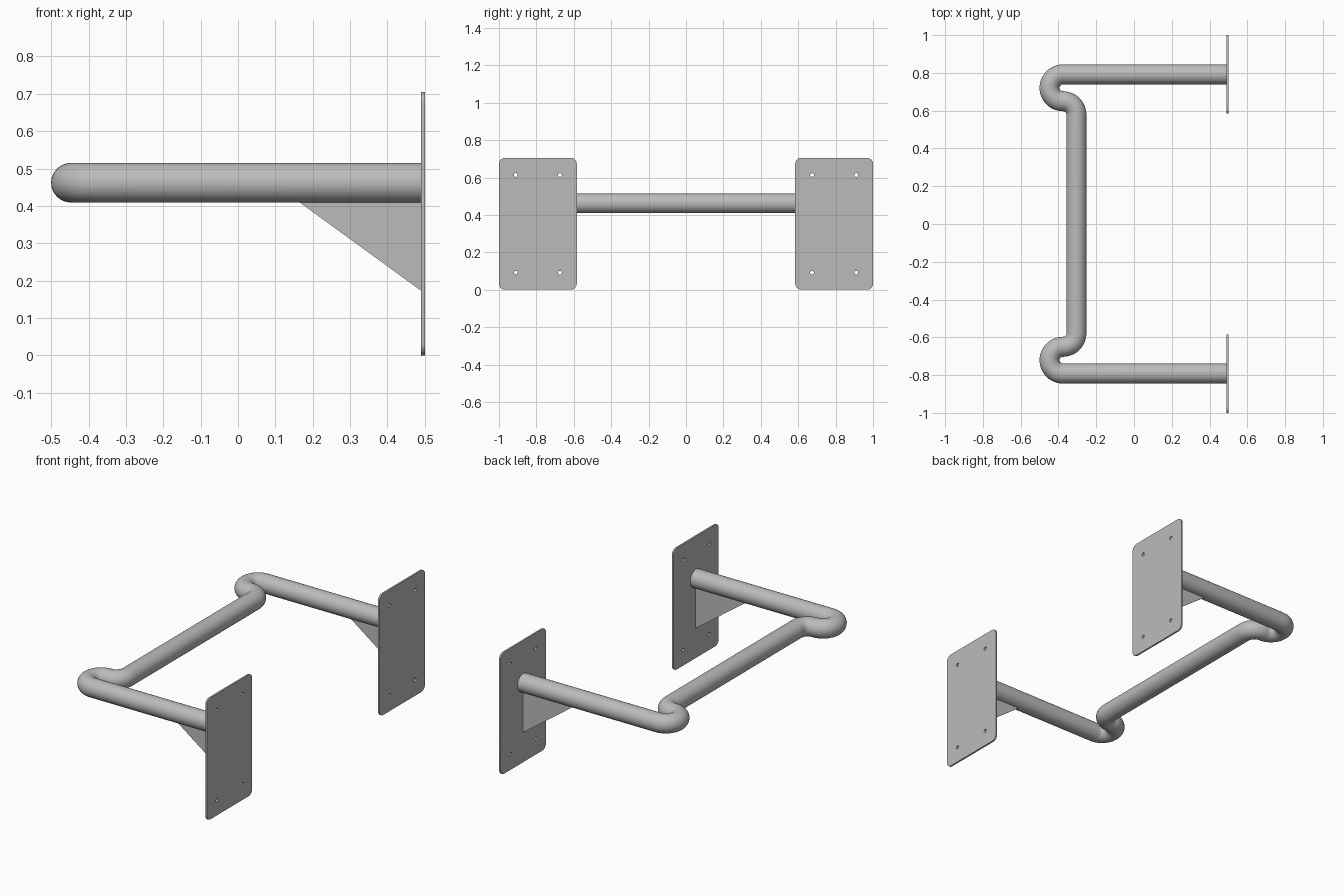
import bpy, bmesh
from math import sin, cos, pi, radians

if "Cube" in bpy.data.objects:
    bpy.data.objects.remove(bpy.data.objects["Cube"], do_unlink=True)

steel = bpy.data.materials.new("grey steel")
steel.use_nodes = True
GREY = (0.5, 0.5, 0.5, 1)
steel.diffuse_color = GREY
steel.node_tree.nodes["Principled BSDF"].inputs["Base Color"].default_value = GREY

ARM_Y, TUBE_Z, TUBE_R = 0.792, 0.462, 0.053
PLATE_X, PLATE_T, PLATE_W, PLATE_H = 0.495, 0.01, 0.416, 0.705
BEND_X, BEND_R = -0.376, 0.071


def arc(cx, cy, r, start, end, steps):
    angles = [radians(start + (end - start) * i / steps) for i in range(steps + 1)]
    return [(cx + r * cos(a), cy + r * sin(a)) for a in angles]


def add_spline(curve, points, cyclic):
    spline = curve.splines.new("POLY")
    spline.points.add(len(points) - 1)
    for p, (x, y) in zip(spline.points, points):
        p.co = (x, y, 0, 1)
    spline.use_cyclic_u = cyclic


def curve_to_mesh(name, curve):
    """Turn a curve into a clean mesh object."""
    temp = bpy.data.objects.new(name + " curve", curve)
    bpy.context.collection.objects.link(temp)
    graph = bpy.context.evaluated_depsgraph_get()
    mesh = bpy.data.meshes.new_from_object(temp.evaluated_get(graph))
    bpy.data.objects.remove(temp, do_unlink=True)
    bm = bmesh.new()
    bm.from_mesh(mesh)
    bmesh.ops.remove_doubles(bm, verts=bm.verts, dist=0.0001)
    bmesh.ops.recalc_face_normals(bm, faces=bm.faces)
    bm.to_mesh(mesh)
    bm.free()
    return finish(name, mesh)


def finish(name, mesh):
    obj = bpy.data.objects.new(name, mesh)
    bpy.context.collection.objects.link(obj)
    mesh.materials.clear()
    mesh.materials.append(steel)
    bpy.ops.object.select_all(action="DESELECT")
    obj.select_set(True)
    bpy.context.view_layer.objects.active = obj
    bpy.ops.object.shade_smooth_by_angle(angle=radians(40))
    return obj


# Bent tube: arm, hairpin bend, return bend, then the mirrored half
half = [(PLATE_X - PLATE_T / 2, ARM_Y)]
half += arc(BEND_X, ARM_Y - BEND_R, BEND_R, 90, 270, 24)
half += arc(BEND_X, ARM_Y - 3 * BEND_R, BEND_R, 90, 0, 12)[1:]
path = half + [(x, -y) for x, y in reversed(half)]
tube_curve = bpy.data.curves.new("tube path", "CURVE")
tube_curve.dimensions = "3D"
tube_curve.bevel_depth = TUBE_R
tube_curve.bevel_resolution = 14
tube_curve.use_fill_caps = True
add_spline(tube_curve, path, False)
tube = curve_to_mesh("bent_tube", tube_curve)
tube.location.z = TUBE_Z


def mounting_plate(name, y):
    """Rounded plate with four bolt holes."""
    curve = bpy.data.curves.new("plate outline", "CURVE")
    curve.dimensions = "2D"
    curve.fill_mode = "BOTH"
    curve.extrude = PLATE_T / 2
    r = 0.032
    w, h = PLATE_W / 2 - r, PLATE_H / 2 - r
    outline = []
    for i, (sx, sy) in enumerate([(1, 1), (-1, 1), (-1, -1), (1, -1)]):
        outline += arc(sx * w, sy * h, r, 90 * i, 90 * i + 90, 8)
    add_spline(curve, outline, True)
    for sx in (-1, 1):
        for sy in (-1, 1):
            add_spline(curve, arc(sx * 0.118, sy * 0.261, 0.01, 0, 345, 23), True)
    plate = curve_to_mesh(name, curve)
    plate.rotation_euler = (pi / 2, 0, pi / 2)
    plate.location = (PLATE_X, y, PLATE_H / 2)


def gusset(name, y):
    """Thin triangular brace under the arm."""
    x_end, z_top = PLATE_X - PLATE_T / 2, TUBE_Z - TUBE_R + 0.004
    bm = bmesh.new()
    corners = [(0.16, z_top), (x_end, 0.173), (x_end, z_top)]
    face = bm.faces.new([bm.verts.new((x, y - 0.003, z)) for x, z in corners])
    new = bmesh.ops.extrude_face_region(bm, geom=[face])["geom"]
    verts = [v for v in new if isinstance(v, bmesh.types.BMVert)]
    bmesh.ops.translate(bm, verts=verts, vec=(0, 0.006, 0))
    bmesh.ops.recalc_face_normals(bm, faces=bm.faces)
    mesh = bpy.data.meshes.new(name)
    bm.to_mesh(mesh)
    bm.free()
    finish(name, mesh)


# Matching wall mounts at both ends
for side, sign in (("front", -1), ("back", 1)):
    mounting_plate(side + "_mounting_plate", sign * ARM_Y)
    gusset(side + "_gusset", sign * ARM_Y)
